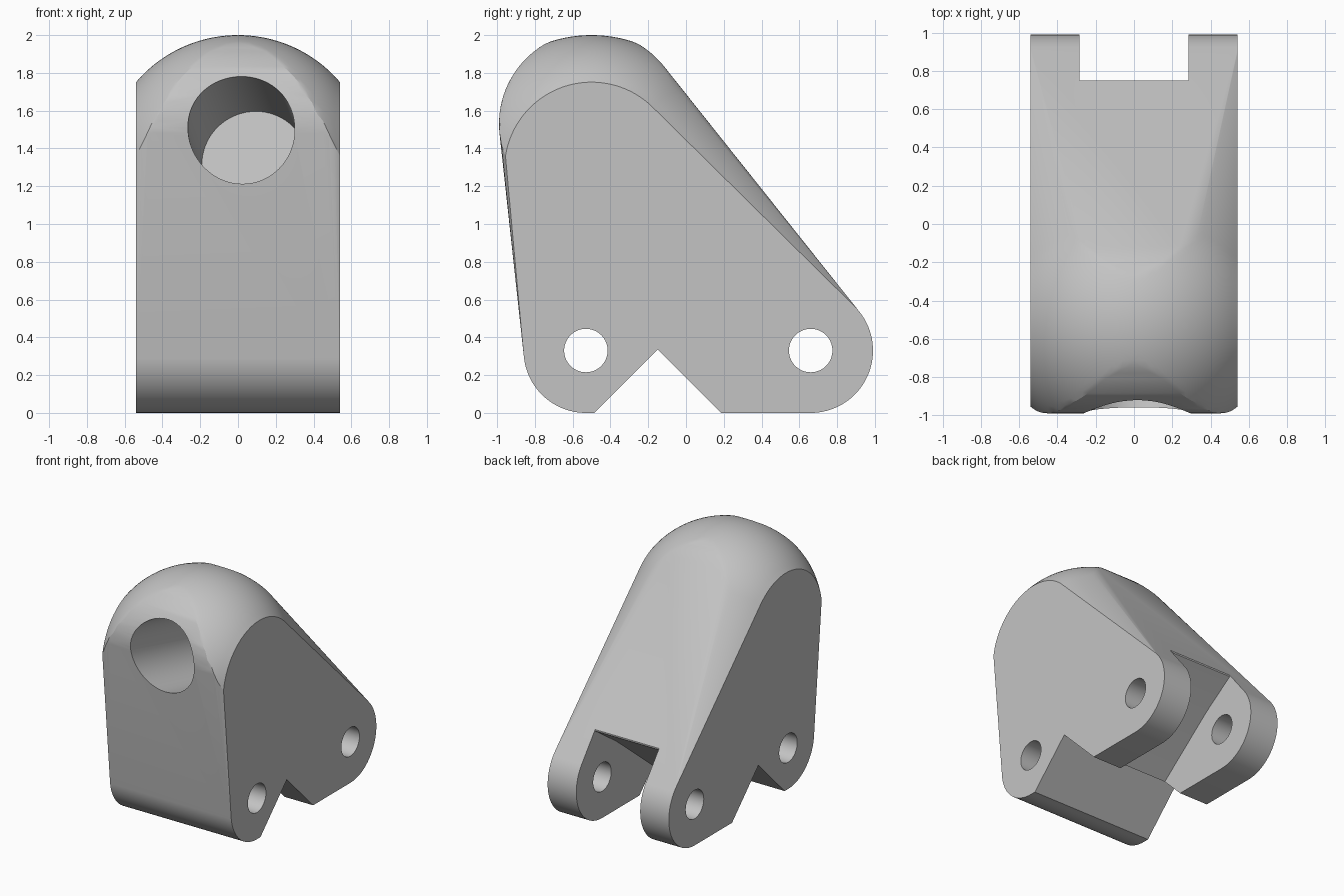
import bpy, bmesh, math
from mathutils import Vector

cube = bpy.data.objects.get("Cube")
if cube:
    bpy.data.objects.remove(cube, do_unlink=True)

grey = bpy.data.materials.new("light_grey")
grey.use_nodes = True
COLOUR = (0.55, 0.55, 0.55, 1)
grey.diffuse_color = COLOUR
grey.node_tree.nodes["Principled BSDF"].inputs["Base Color"].default_value = COLOUR

HALF = 0.54                         # half of the body width
PINS = [(-0.53, 0.33), (0.66, 0.33)]  # pin centres (y, z)
FOOT_R = 0.33


def add_object(name, bm):
    bmesh.ops.recalc_face_normals(bm, faces=bm.faces)
    mesh = bpy.data.meshes.new(name)
    bm.to_mesh(mesh)
    bm.free()
    mesh.materials.append(grey)
    obj = bpy.data.objects.new(name, mesh)
    bpy.context.collection.objects.link(obj)
    return obj


def prism(name, profile, half):
    """Extrude a (y, z) profile along x."""
    bm = bmesh.new()
    face = bm.faces.new([bm.verts.new((-half, y, z)) for y, z in profile])
    made = bmesh.ops.extrude_face_region(bm, geom=[face])
    verts = [v for v in made["geom"] if isinstance(v, bmesh.types.BMVert)]
    bmesh.ops.translate(bm, verts=verts, vec=(2 * half, 0, 0))
    return add_object(name, bm)


def rod(name, start, end, radius):
    """Cylinder between two points."""
    a, b = Vector(start), Vector(end)
    bm = bmesh.new()
    bmesh.ops.create_cone(bm, cap_ends=True, segments=72, radius1=radius,
                          radius2=radius, depth=(b - a).length)
    obj = add_object(name, bm)
    obj.location = (a + b) / 2
    obj.rotation_euler = (b - a).to_track_quat('Z', 'Y').to_euler()
    return obj


def ray_hit(origin_z, centre_z, radius, angle):
    """Distance from a point on the head axis to a circle."""
    dz = origin_z - centre_z
    b = dz * math.sin(angle)
    return -b + math.sqrt(b * b - dz * dz + radius * radius)


# Body: hull of a rounded head and two foot cylinders
bm = bmesh.new()
HEAD_Y, BALL_Z, BALL_R, ROLL_Z, ROLL_R = -0.5, 1.29, 0.71, 1.53, 0.49
MID_Z, STEPS, TURNS = 1.45, 36, 96
for i in range(STEPS + 1):
    x = HALF * (2 * i / STEPS - 1)
    ball = math.sqrt(BALL_R ** 2 - x * x)
    for k in range(TURNS):
        a = math.tau * k / TURNS
        d = min(ray_hit(MID_Z, BALL_Z, ball, a), ray_hit(MID_Z, ROLL_Z, ROLL_R, a))
        bm.verts.new((x, HEAD_Y + d * math.cos(a), MID_Z + d * math.sin(a)))
for y, z in PINS:
    for k in range(TURNS):
        a = math.tau * k / TURNS
        for x in (-HALF, HALF):
            bm.verts.new((x, y + FOOT_R * math.cos(a), z + FOOT_R * math.sin(a)))
hull = bmesh.ops.convex_hull(bm, input=bm.verts)
inner = {g for g in hull["geom_interior"] + hull["geom_unused"]
         if isinstance(g, bmesh.types.BMVert)}
bmesh.ops.delete(bm, geom=list(inner), context='VERTS')
bmesh.ops.dissolve_limit(bm, angle_limit=0.001, verts=bm.verts, edges=bm.edges)
body = add_object("bracket_body", bm)

# Cutters: bottom notch, rear fork slot, pin holes, slanted blind bore
cutters = [
    prism("notch_cutter", [(-0.15, 0.335), (-0.65, -0.165), (0.35, -0.165)], 1),
    prism("slot_cutter", [(0.75, 1.3), (0.75, 0.735), (0.48, 0.55), (0, 0.165),
                          (0, -0.2), (1.3, -0.2), (1.3, 1.3)], 0.285),
]
for name, (y, z) in zip(("front", "rear"), PINS):
    cutters.append(rod(name + "_pin_cutter", (-1, y, z), (1, y, z), 0.115))
mouth, floor = Vector((0.018, -0.98, 1.505)), Vector((0.09, -0.08, 1.32))
cutters.append(rod("bore_cutter", mouth + (mouth - floor) * 0.5, floor, 0.282))

for cutter in cutters:
    cutter.hide_render = True
    cutter.hide_viewport = True
    mod = body.modifiers.new(cutter.name, 'BOOLEAN')
    mod.operation = 'DIFFERENCE'
    mod.solver = 'EXACT'
    mod.object = cutter

# Bake the cuts, then smooth the rounded surfaces
bpy.context.view_layer.update()
graph = bpy.context.evaluated_depsgraph_get()
baked = bpy.data.meshes.new_from_object(body.evaluated_get(graph))
body.modifiers.clear()
body.data = baked
for cutter in cutters:
    bpy.data.objects.remove(cutter, do_unlink=True)
bpy.ops.object.select_all(action='DESELECT')
body.select_set(True)
bpy.context.view_layer.objects.active = body
bpy.ops.object.shade_smooth_by_angle(angle=math.radians(20))
